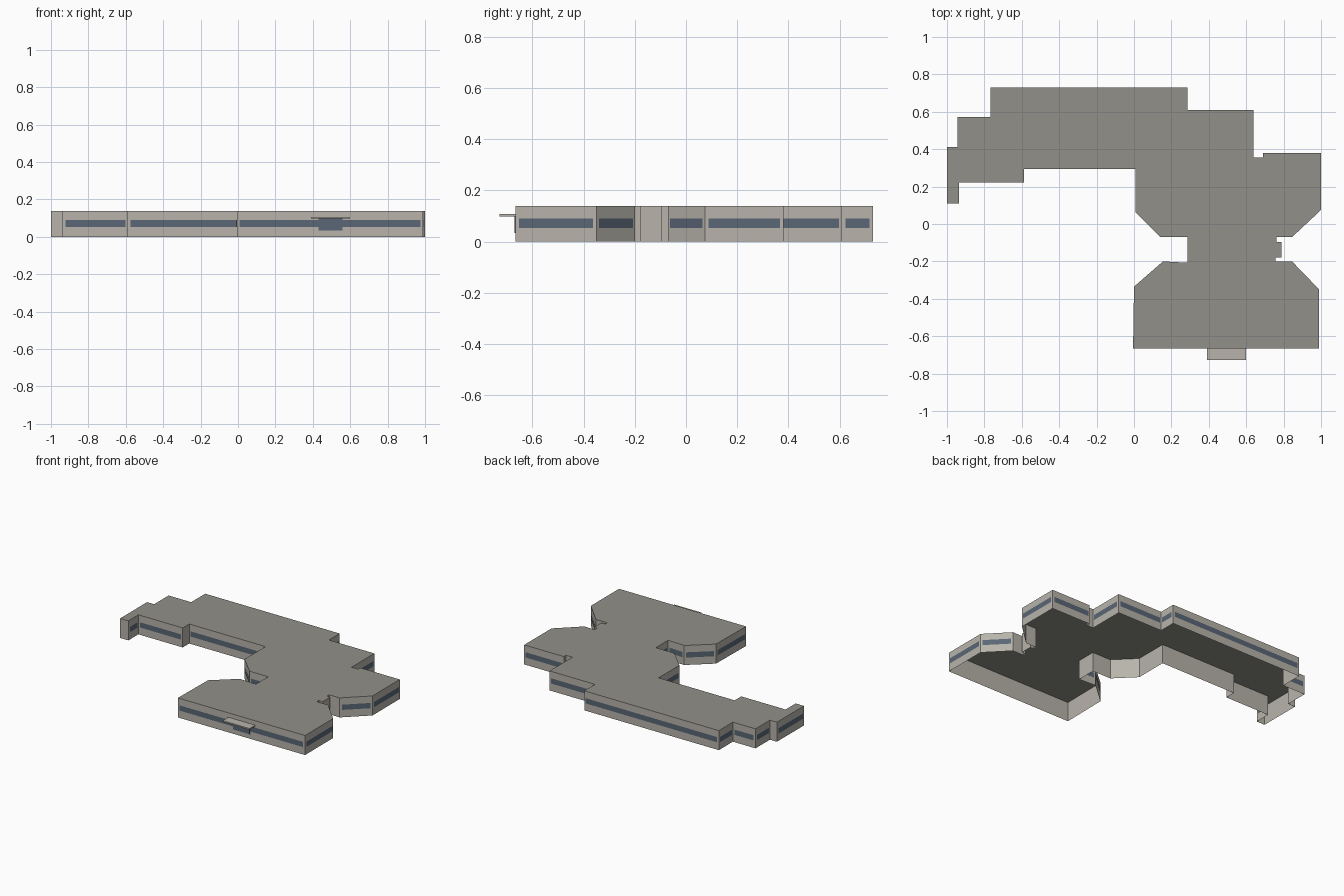
import bpy
import bmesh
from mathutils import Vector

default_cube = bpy.data.objects.get("Cube")
if default_cube:
    bpy.data.objects.remove(default_cube, do_unlink=True)


def make_material(name, red, green, blue):
    def linear(c):
        return ((c / 255 + 0.055) / 1.055) ** 2.4
    colour = (linear(red), linear(green), linear(blue), 1)
    mat = bpy.data.materials.new(name)
    mat.use_nodes = True
    mat.diffuse_color = colour
    mat.node_tree.nodes["Principled BSDF"].inputs["Base Color"].default_value = colour
    return mat


wall_mat = make_material("pale stone wall", 184, 180, 171)
roof_mat = make_material("grey roof", 145, 144, 136)
glass_mat = make_material("blue grey glass", 90, 103, 118)


def finish(bm, name, *materials):
    mesh = bpy.data.meshes.new(name)
    bm.to_mesh(mesh)
    bm.free()
    for mat in materials:
        mesh.materials.append(mat)
    obj = bpy.data.objects.new(name, mesh)
    bpy.context.scene.collection.objects.link(obj)
    return obj


def box(name, low, high, material):
    low, high = Vector(low), Vector(high)
    bm = bmesh.new()
    bmesh.ops.create_cube(bm, size=1)
    bmesh.ops.scale(bm, vec=high - low, verts=bm.verts)
    bmesh.ops.translate(bm, vec=(low + high) / 2, verts=bm.verts)
    return finish(bm, name, material)


HEIGHT = 0.138
SILL, LINTEL = 0.053, 0.09
MARGIN = 0.013          # gap between a window band and the wall's ends
SHORTEST_GLAZED = 0.1   # shorter walls stay blank
PROUD = 0.002           # how far the glass stands off the wall

# Floor plan, counter-clockwise from the front right corner
front_wing = [(-0.005, -0.665), (0.99, -0.665), (0.99, -0.35), (0.845, -0.2)]
east_recess = [(0.757, -0.2), (0.757, -0.178), (0.788, -0.178), (0.788, -0.095),
               (0.763, -0.095), (0.763, -0.07)]
middle_wing = [(0.845, -0.07), (1, 0.075), (1, 0.38), (0.69, 0.38),
               (0.69, 0.355), (0.64, 0.355), (0.64, 0.61)]
back_wing = [(0.285, 0.61), (0.285, 0.73), (-0.768, 0.73), (-0.768, 0.573),
             (-0.945, 0.573), (-0.945, 0.412), (-1, 0.412), (-1, 0.11),
             (-0.935, 0.11), (-0.935, 0.222), (-0.588, 0.222), (-0.588, 0.295)]
west_recess = [(0.008, 0.295), (0.008, 0.062), (0.14, -0.07), (0.285, -0.07),
               (0.285, -0.207), (0.155, -0.2), (0, -0.335)]
plan = [Vector((x, y, 0)) for x, y in
        front_wing + east_recess + middle_wing + back_wing + west_recess]
up = Vector((0, 0, 1))
walls = list(zip(plan, plan[1:] + plan[:1]))

# Building shell: walls and a flat roof, open underneath
bm = bmesh.new()
base = [bm.verts.new(p) for p in plan]
top = [bm.verts.new(p + up * HEIGHT) for p in plan]
for i in range(len(plan)):
    j = (i + 1) % len(plan)
    bm.faces.new((base[i], base[j], top[j], top[i]))
roof = bm.faces.new(top)
roof.material_index = 1
bm.normal_update()
bmesh.ops.triangulate(bm, faces=[roof])
finish(bm, "building_shell", wall_mat, roof_mat)

# Window bands: one thin plate along every longer wall
bm = bmesh.new()
for start, end in walls:
    along = end - start
    if along.length < SHORTEST_GLAZED:
        continue
    along.normalize()
    offset = along.cross(up) * PROUD
    a = start + along * MARGIN + offset
    b = end - along * MARGIN + offset
    bm.faces.new([bm.verts.new(p) for p in (a + up * SILL, b + up * SILL,
                                            b + up * LINTEL, a + up * LINTEL)])
finish(bm, "window_bands", glass_mat)

# Entrance: glass door plate under a thin canopy
box("entrance_door", (0.43, -0.669, 0.033), (0.56, -0.665, 0.098), glass_mat)
box("entrance_canopy", (0.39, -0.728, 0.098), (0.6, -0.665, 0.107), wall_mat)
